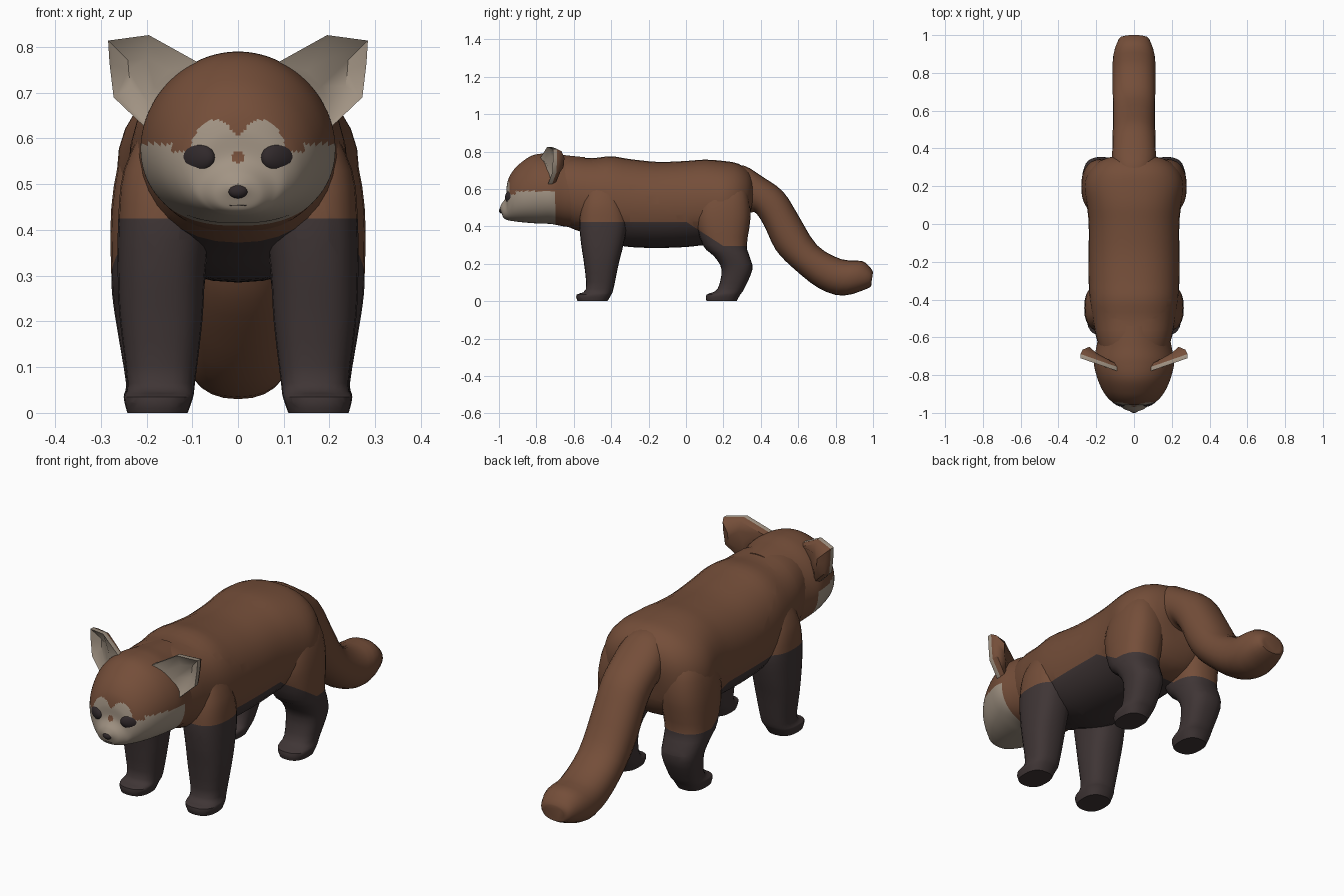
import bpy, bmesh, math
from mathutils import Vector, Matrix


def material(name, rgb):
    m = bpy.data.materials.new(name)
    m.diffuse_color = (*rgb, 1)
    return m


BROWN = material("russet fur", (0.175, 0.076, 0.041))
CREAM = material("cream fur", (0.36, 0.295, 0.23))
DARK = material("dark fur", (0.050, 0.036, 0.036))
BLACK = material("eye and nose", (0.030, 0.022, 0.024))


def finish(name, bm, mats, rule=None, mirror=False, angle=40):
    bmesh.ops.recalc_face_normals(bm, faces=bm.faces)
    if rule:
        for f in bm.faces:
            f.material_index = rule(f.calc_center_median())
    me = bpy.data.meshes.new(name)
    bm.to_mesh(me)
    bm.free()
    ob = bpy.data.objects.new(name, me)
    bpy.context.collection.objects.link(ob)
    for m in mats:
        me.materials.append(m)
    bpy.ops.object.select_all(action='DESELECT')
    ob.select_set(True)
    bpy.context.view_layer.objects.active = ob
    bpy.ops.object.shade_smooth_by_angle(angle=math.radians(angle))
    if mirror:
        ob.modifiers.new("mirror", 'MIRROR')
    return ob


def catmull(a, b, c, d, t):
    return [0.5 * (2 * q + (r - p) * t + (2 * p - 5 * q + 4 * r - s) * t * t
                   + (3 * q - p - 3 * r + s) * t ** 3) for p, q, r, s in zip(a, b, c, d)]


def loft(rings, segs=32, steps=3, power=2.0, bias=1.0):
    """Rings are (y0, z0, y1, z1, x centre, half width): an oval between two points."""
    rows = []
    n = len(rings)
    for i in range(n - 1):
        quad = [rings[max(0, min(n - 1, i + k))] for k in (-1, 0, 1, 2)]
        rows += [catmull(*quad, s / steps) for s in range(steps)]
    rows.append(rings[-1])
    bm = bmesh.new()
    loops = []
    for y0, z0, y1, z1, xc, hw in rows:
        loop = []
        for k in range(segs):
            a = 2 * math.pi * k / segs
            c, s = math.cos(a), math.sin(a)
            u = math.copysign(abs(c) ** (2 / power), c)
            v = math.copysign(abs(s) ** (2 / power), s)
            t = ((v + 1) / 2) ** bias
            loop.append(bm.verts.new((xc + hw * u, y0 + (y1 - y0) * t, z0 + (z1 - z0) * t)))
        loops.append(loop)
    for a, b in zip(loops, loops[1:]):
        for k in range(segs):
            j = (k + 1) % segs
            bm.faces.new((a[k], a[j], b[j], b[k]))
    bm.faces.new(loops[0])
    bm.faces.new(loops[-1])
    return bm


# Fur boundary: level at the front, sloping down towards the hips
def fur_line(y):
    return 0.425 - 0.13 * max(0, min(1, y / 0.2))


def cut_fur(bm):
    for co, no in (((0, 0, 0.425), (0, 0, 1)), ((0, 0, 0.295), (0, 0, 1)),
                   ((0, 0, 0.425), (0, 0.13, 0.2)), ((0, -0.565, 0), (0, 1, 0))):
        bmesh.ops.bisect_plane(bm, geom=bm.verts[:] + bm.edges[:] + bm.faces[:],
                               plane_co=co, plane_no=no, dist=1e-5)
    return bm


# Body
body = [(-0.70, 0.43, -0.70, 0.76, 0, 0.17), (-0.60, 0.385, -0.60, 0.77, 0, 0.20),
        (-0.50, 0.35, -0.50, 0.765, 0, 0.22), (-0.40, 0.31, -0.40, 0.775, 0, 0.235),
        (-0.30, 0.29, -0.30, 0.76, 0, 0.24), (-0.15, 0.285, -0.15, 0.745, 0, 0.24),
        (0.0, 0.29, 0.0, 0.75, 0, 0.24), (0.10, 0.30, 0.10, 0.757, 0, 0.25),
        (0.20, 0.30, 0.20, 0.75, 0, 0.265), (0.28, 0.33, 0.28, 0.735, 0, 0.24),
        (0.33, 0.40, 0.34, 0.69, 0, 0.18), (0.345, 0.47, 0.37, 0.62, 0, 0.10)]
finish("body", cut_fur(loft(body, power=2.25)), [BROWN, DARK],
       lambda c: int(c.y > -0.565 and c.z < fur_line(c.y)))

# Tail
tail = [(0.26, 0.48, 0.22, 0.72, 0, 0.10), (0.34, 0.475, 0.31, 0.725, 0, 0.115),
        (0.375, 0.47, 0.41, 0.665, 0, 0.115), (0.42, 0.40, 0.52, 0.585, 0, 0.113),
        (0.48, 0.275, 0.60, 0.46, 0, 0.112), (0.57, 0.18, 0.70, 0.30, 0, 0.112),
        (0.71, 0.07, 0.83, 0.225, 0, 0.113), (0.84, 0.03, 0.94, 0.215, 0, 0.11),
        (0.975, 0.07, 0.985, 0.18, 0, 0.08), (0.99, 0.09, 1.0, 0.155, 0, 0.05)]
finish("tail", loft(tail, segs=24, power=2.2), [BROWN])


# Legs: (z, y front, y back, x inner, x outer) from paw to shoulder or hip
def leg(name, rows):
    rings = [(a, z, b, z, (i + o) / 2, (o - i) / 2) for z, a, b, i, o in rows]
    finish(name, cut_fur(loft(rings, segs=24, power=2.5)), [BROWN, DARK],
           lambda c: int(c.z < fur_line(c.y)), mirror=True)


leg("front_legs", [(0, -0.58, -0.42, 0.11, 0.242), (0.035, -0.585, -0.40, 0.098, 0.25),
                   (0.065, -0.535, -0.388, 0.094, 0.242), (0.20, -0.545, -0.36, 0.078, 0.258),
                   (0.30, -0.56, -0.335, 0.072, 0.263), (0.42, -0.57, -0.315, 0.06, 0.262),
                   (0.53, -0.555, -0.34, 0.06, 0.25), (0.64, -0.52, -0.38, 0.08, 0.20)])
leg("hind_legs", [(0, 0.11, 0.27, 0.115, 0.24), (0.035, 0.11, 0.29, 0.10, 0.25),
                  (0.065, 0.168, 0.31, 0.098, 0.245), (0.17, 0.19, 0.355, 0.085, 0.262),
                  (0.24, 0.15, 0.34, 0.08, 0.273), (0.30, 0.09, 0.325, 0.07, 0.277),
                  (0.45, 0.05, 0.345, 0.05, 0.277), (0.58, 0.08, 0.33, 0.05, 0.25),
                  (0.68, 0.12, 0.28, 0.08, 0.18)])


# Head with cream mask: brow bumps, cheeks and a small brown spot between the eyes
def mask(c):
    x = abs(c.x)
    if c.y < -0.9 and math.hypot(x, c.z - 0.56) < 0.014:
        return 0
    if x < 0.1:
        top = 0.642 - 0.035 * ((x - 0.05) / 0.045) ** 2
    else:
        top = 0.572 if x < 0.145 else 0.588
    return int(c.y < -0.70 and c.z < top)


head = [(-0.985, 0.468, -0.995, 0.50, 0, 0.022), (-0.975, 0.445, -0.985, 0.522, 0, 0.052),
        (-0.957, 0.435, -0.962, 0.56, 0, 0.08), (-0.935, 0.43, -0.958, 0.62, 0, 0.108),
        (-0.90, 0.425, -0.94, 0.675, 0, 0.14), (-0.85, 0.42, -0.895, 0.73, 0, 0.172),
        (-0.78, 0.415, -0.82, 0.78, 0, 0.20), (-0.72, 0.413, -0.73, 0.79, 0, 0.213),
        (-0.65, 0.40, -0.64, 0.78, 0, 0.198), (-0.55, 0.39, -0.54, 0.77, 0, 0.18)]
finish("head", loft(head, segs=112, steps=9, bias=1.2), [BROWN, CREAM], mask)

# Ears: cupped cream front and rim, rounded brown back
outline = [(0.085, 0.765), (0.195, 0.826), (0.284, 0.814), (0.281, 0.765),
           (0.272, 0.69), (0.185, 0.607), (0.155, 0.69)]
cx, cz = 0.205, 0.735
bm = bmesh.new()
loops = []
for scale, dy in ((0.45, 0.022), (0.9, 0.006), (1, 0), (1, 0.022), (0.85, 0.045), (0.4, 0.06)):
    loops.append([bm.verts.new((cx + (x - cx) * scale,
                                -0.78 + (x - 0.085) * 0.35 + dy,
                                cz + (z - cz) * scale)) for x, z in outline])
for i, (a, b) in enumerate(zip(loops, loops[1:])):
    for k in range(len(a)):
        j = (k + 1) % len(a)
        bm.faces.new((a[k], a[j], b[j], b[k])).material_index = int(i < 3)
bm.faces.new(loops[0]).material_index = 1
bm.faces.new(loops[-1])
finish("ears", bm, [BROWN, CREAM], mirror=True)


# Eyes and nose
def ellipsoid(name, centre, size, turn=0, mirror=False):
    b = bmesh.new()
    m = (Matrix.Translation(Vector(centre)) @ Matrix.Rotation(turn, 4, 'Z')
         @ Matrix.Diagonal((*size, 1)))
    bmesh.ops.create_uvsphere(b, u_segments=20, v_segments=12, radius=1, matrix=m)
    finish(name, b, [BLACK], mirror=mirror, angle=60)


ellipsoid("eyes", (0.09, -0.935, 0.558), (0.047, 0.022, 0.034), math.radians(35), True)
ellipsoid("nose", (0, -0.985, 0.485), (0.022, 0.015, 0.016))

# Mouth line
mouth = [(-0.978, 0.452, -0.982, 0.455, 0, 0.018), (-0.966, 0.452, -0.966, 0.455, 0, 0.04)]
finish("mouth", loft(mouth, segs=16), [DARK])
